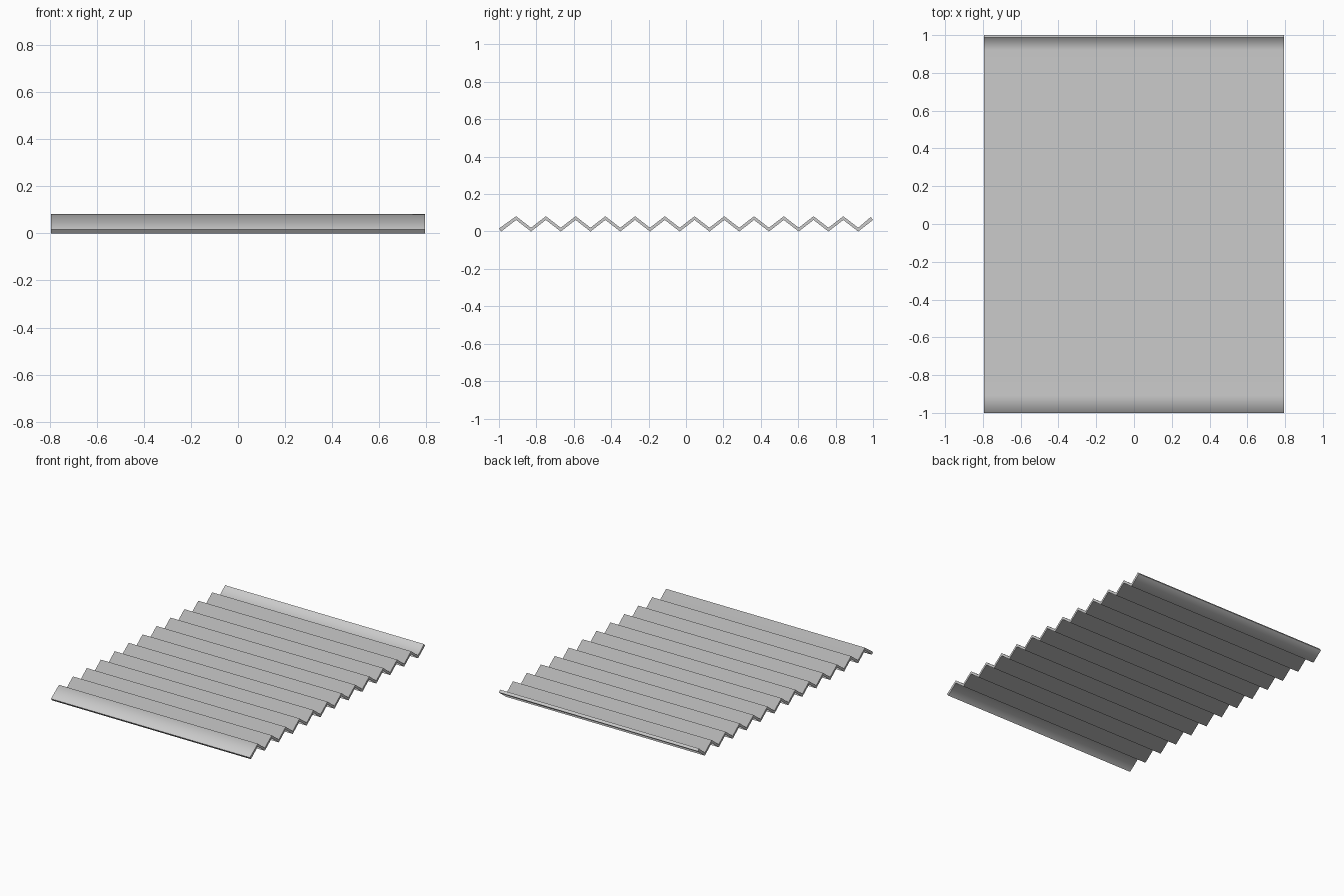
import bpy, bmesh, math

if "Cube" in bpy.data.objects:
    bpy.data.objects.remove(bpy.data.objects["Cube"])

WIDTH = 1.59      # along x
SEGMENTS = 25     # slopes along y
RISE = 0.0615     # height of each slope
THICK = 0.02

# end caps are square to the slope, which adds a little overall length
run = 0.0795
slope = math.atan2(RISE, run)
cap = THICK * math.sin(slope)
run = (2.0 - cap) / SEGMENTS

# zigzag profile: lower line, then upper line
lower = [(-1 + cap + i * run, RISE * (i % 2)) for i in range(SEGMENTS + 1)]
upper = [(y, z + THICK) for y, z in lower]
for i in (0, -1):
    y, z = lower[i]
    upper[i] = (y - cap, z + THICK * math.cos(slope))

# corrugated sheet
bm = bmesh.new()
rows = [[[bm.verts.new((x, y, z)) for y, z in line] for line in (lower, upper)]
        for x in (-WIDTH / 2, WIDTH / 2)]
(ll, lu), (rl, ru) = rows
for i in range(SEGMENTS):
    bm.faces.new((ll[i], rl[i], rl[i + 1], ll[i + 1]))
    bm.faces.new((lu[i], ru[i], ru[i + 1], lu[i + 1]))
    for lo, up in rows:
        bm.faces.new((lo[i], lo[i + 1], up[i + 1], up[i]))
for i in (0, -1):
    bm.faces.new((ll[i], rl[i], ru[i], lu[i]))
bmesh.ops.recalc_face_normals(bm, faces=bm.faces)

mesh = bpy.data.meshes.new("corrugated_sheet")
bm.to_mesh(mesh)
bm.free()
sheet = bpy.data.objects.new("corrugated_sheet", mesh)
bpy.context.collection.objects.link(sheet)

# ridges shade softly, rims stay crisp
bpy.context.view_layer.objects.active = sheet
sheet.select_set(True)
bpy.ops.object.shade_smooth_by_angle(angle=math.radians(82))
